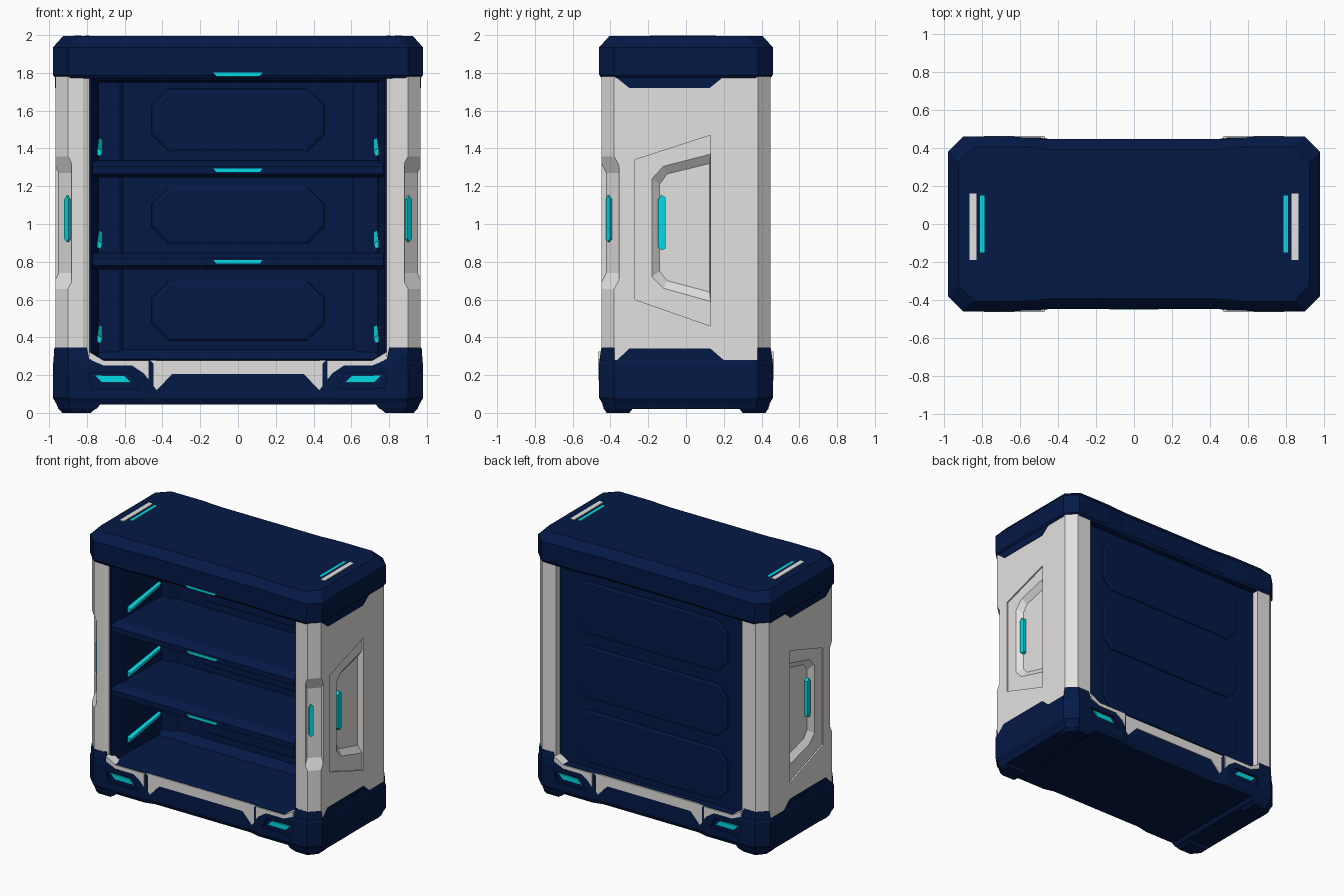
import bpy, bmesh, math

if "Cube" in bpy.data.objects:
    bpy.data.objects.remove(bpy.data.objects["Cube"])


def material(name, rgb):
    m = bpy.data.materials.new(name)
    m.diffuse_color = (*rgb, 1)
    m.use_nodes = True
    m.node_tree.nodes["Principled BSDF"].inputs["Base Color"].default_value = m.diffuse_color
    return m


NAVY = material("navy", (0.0012, 0.0095, 0.0610))
WHITE = material("light grey", (0.77, 0.755, 0.74))
CYAN = material("cyan light", (0.001, 0.70, 0.78))


def loft(name, rings, mat, sx=1, sy=1):
    """Closed solid through matching rings of points, optionally mirrored."""
    bm = bmesh.new()
    vs = [[bm.verts.new((x * sx, y * sy, z)) for x, y, z in r] for r in rings]
    n = len(rings[0])
    for a, b in zip(vs, vs[1:]):
        for i in range(n):
            j = (i + 1) % n
            bm.faces.new((a[i], a[j], b[j], b[i]))
    bm.faces.new(vs[0])
    bm.faces.new(vs[-1])
    bmesh.ops.recalc_face_normals(bm, faces=bm.faces)
    me = bpy.data.meshes.new(name)
    bm.to_mesh(me)
    bm.free()
    me.materials.append(mat)
    ob = bpy.data.objects.new(name, me)
    bpy.context.collection.objects.link(ob)
    return ob


def put(axis, pts, d):
    """Place 2D points on a plane across the axis at distance d."""
    return [{'x': (d, a, b), 'y': (a, d, b), 'z': (a, b, d)}[axis] for a, b in pts]


def prism(name, axis, pts, a, b, mat, sx=1, sy=1):
    return loft(name, [put(axis, pts, a), put(axis, pts, b)], mat, sx, sy)


def box(name, x, y, z, mat, sx=1, sy=1):
    return prism(name, 'z', [(x[0], y[0]), (x[1], y[0]), (x[1], y[1]), (x[0], y[1])],
                 z[0], z[1], mat, sx, sy)


def cut(ob, cutter):
    m = ob.modifiers.new("cut", 'BOOLEAN')
    m.operation, m.solver, m.object = 'DIFFERENCE', 'EXACT', cutter
    bpy.context.view_layer.objects.active = ob
    bpy.ops.object.modifier_apply(modifier=m.name)
    bpy.data.objects.remove(cutter)


def plan(q):
    """Full outline from one quarter."""
    return (q + [(-x, y) for x, y in q[::-1]] + [(-x, -y) for x, y in q]
            + [(x, -y) for x, y in q[::-1]])


def inset(pts, d):
    return [(x - math.copysign(d, x), y - math.copysign(d, y)) for x, y in pts]


def stack(name, pts, levels, mat, sx=1, sy=1):
    return loft(name, [put('z', inset(pts, d), z) for z, d in levels], mat, sx, sy)


def octagon(w, z0, z1, c):
    return [(-w + c, z0), (w - c, z0), (w, z0 + c), (w, z1 - c),
            (w - c, z1), (-w + c, z1), (-w, z1 - c), (-w, z0 + c)]


# top cap
cap = plan([(.98, .38), (.90, .46), (.64, .46), (.48, .448)])
stack("top_cap", cap, [(1.77, .015), (1.79, 0), (1.935, 0), (1.996, .055)], NAVY)

# base slab with recesses for the corner lights
base_plan = plan([(.98, .38), (.90, .46), (.50, .46), (.42, .44)])
base = stack("base", base_plan, [(.045, .02), (.08, 0), (.26, 0), (.28, .006)], NAVY)
RECESS = [(.52, .13), (.57, .212), (.79, .212), (.77, .13)]
for sx in (1, -1):
    for sy in (1, -1):
        cut(base, prism("cutter", 'y', RECESS, .445, .5, NAVY, sx, sy))
        prism("base_light", 'y', [(.565, .16), (.60, .197), (.76, .20), (.72, .16)],
              .44, .455, CYAN, sx, sy)

# feet along both ends, with lower pads at the corners
for sx in (1, -1):
    loft("foot", [put('z', [(.75, -.435), (.89, -.435), (.95, -.37), (.95, .37), (.89, .435), (.75, .435)], .02),
                  put('z', [(.70, -.452), (.9, -.452), (.975, -.38), (.975, .38), (.9, .452), (.70, .452)], .08)],
         NAVY, sx)
    for sy in (1, -1):
        loft("foot_pad", [put('z', [(.78, .30), (.78, .42), (.88, .42), (.93, .36), (.93, .30)], 0),
                          put('z', [(.75, .28), (.75, .438), (.89, .438), (.953, .37), (.953, .28)], .025)],
             NAVY, sx, sy)

# white trim on the front and back of the base
half = [(.79, .325), (.79, .285), (.71, .25), (.56, .25), (.50, .21), (.43, .12), (.35, .205)]
trim = [(.71, .277)] + half + [(-x, z) for x, z in half[::-1]] + [(-.71, .277)]
for sy in (1, -1):
    prism("base_trim", 'y', trim, .39, .447, WHITE, 1, sy)
    for sx in (1, -1):
        prism("base_trim_end", 'y', [(.71, .277)] + half[:5] + [(.47, .172), (.47, .277)],
              .42, .463, WHITE, sx, sy)

# end pillars and side panels
COLUMN = [(.785, -.39), (.785, -.43), (.82, -.447), (.90, -.447), (.967, -.38),
          (.967, .38), (.90, .447), (.785, .447)]
OUTER = [(-.27, 1.34), (.13, 1.47), (.13, .46), (-.27, .60)]
INNER = [(-.18, 1.24), (-.12, 1.305), (.13, 1.37), (.13, .59), (-.12, .66), (-.18, .72)]
DEEP = [(-.14, 1.21), (-.10, 1.265), (.125, 1.32), (.125, .64), (-.10, .70), (-.14, .75)]
r = math.sqrt(.5)


def corner(u, n, z):
    """Point on the chamfered front corner: u along it, n outwards."""
    return (.934 + r * (u + n), -.4135 + r * (u - n), z)


for sx in (1, -1):
    side = prism("side_panel", 'z', COLUMN, .26, 1.80, WHITE, sx)
    cut(side, prism("cutter", 'x', OUTER, .956, 1.0, WHITE, sx))
    cut(side, loft("cutter", [put('x', INNER, 1.0), put('x', INNER, .956), put('x', DEEP, .922)], WHITE, sx))
    cut(side, loft("cutter", [
        [corner(-.10, .03, .58), corner(.10, .03, .58), corner(.10, .03, 1.44), corner(-.10, .03, 1.44)],
        [corner(-.045, -.033, .74), corner(.055, -.033, .74), corner(.055, -.033, 1.27), corner(-.045, -.033, 1.27)]],
        WHITE, sx))
    # lights on the side and on the front corner
    prism("side_light", 'x', [(-.148, .88), (-.13, .86), (-.108, .87), (-.108, 1.14), (-.13, 1.155), (-.148, 1.13)],
          .92, .948, CYAN, sx)
    loft("corner_light", [[corner(u, n, z) for u, z in
                           ((-.034, .92), (-.02, .905), (-.002, .92), (-.002, 1.13), (-.02, 1.15), (-.034, 1.13))]
                          for n in (-.04, -.018)], CYAN, sx)
    # lips where the cap and base overlap the side panel
    prism("cap_side_lip", 'x', [(-.375, 1.78), (-.30, 1.72), (.125, 1.72), (.20, 1.78)], .80, .970, NAVY, sx)
    prism("base_side_lip", 'x', [(-.37, .275), (-.30, .34), (.13, .34), (.205, .275)], .80, .973, NAVY, sx)
    # raised base corners
    for sy in (1, -1):
        loft("base_corner", [put('z', [(.79, .456), (.898, .456), (.976, .378), (.80, .375)], .27),
                             put('z', [(.79, .456), (.898, .456), (.976, .378), (.80, .375)], .295),
                             put('z', [(.80, .448), (.901, .448), (.969, .38), (.80, .375)], .345)],
             NAVY, sx, sy)
    # strips on top of the cap
    box("top_strip", (.83, .865), (-.19, .16), (1.99, 2.0), WHITE, sx)
    box("top_light", (.787, .81), (-.15, .15), (1.99, 1.999), CYAN, sx)

# inner shell: side walls and thick back wall
wall = [(.79, .395), (.79, -.42), (.775, -.42), (.745, -.34), (.735, .13), (.63, .135), (.61, .15)]
prism("shell", 'z', wall + [(-x, y) for x, y in wall[::-1]], .27, 1.78, NAVY)

# floor and ceiling
prism("floor", 'x', [(-.44, .26), (-.44, .278), (-.40, .286), (.09, .288), (.16, .345), (.16, .26)],
      -.765, .765, NAVY)
prism("ceiling", 'x', [(-.43, 1.79), (-.40, 1.76), (.16, 1.745), (.16, 1.79)], -.765, .765, NAVY)

# shelves with chamfered front lips
for z in (1.29, .805):
    prism("shelf", 'x', [(.16, z - .045), (-.39, z - .045), (-.425, z - .025), (-.425, z + .015),
                         (-.40, z + .032), (-.36, z + .045), (.16, z + .045)], -.77, .77, NAVY)

# front lights on the cap and shelves
for z, y in ((1.793, -.45), (1.286, -.431), (.801, -.431)):
    prism("shelf_light", 'y', [(-.13, z + .008), (-.115, z - .011), (.115, z - .011), (.13, z + .008)],
          y, y + .03, CYAN)

# slanted lights on the inner side walls
for z in (1.37, .88, .38):
    for sx in (1, -1):
        loft("wall_light", [[(.76, y, zz), (.727, y, zz - .012), (.718, y, zz + .018), (.75, y, zz + .034)]
                            for y, zz in ((-.27, z), (.10, z + .06))], CYAN, sx)

# raised octagon panels on the inside and outside of the back wall
for z0, z1 in ((1.38, 1.72), (.89, 1.20), (.38, .70)):
    loft("inner_back_panel", [put('y', octagon(.46, z0, z1, .09), .16),
                              put('y', octagon(.455, z0 + .005, z1 - .005, .09), .144),
                              put('y', octagon(.44, z0 + .02, z1 - .02, .085), .137)], NAVY)
for z0, z1 in ((1.30, 1.70), (.81, 1.21), (.32, .72)):
    loft("outer_back_panel", [put('y', octagon(.63, z0, z1, .08), .38),
                              put('y', octagon(.63, z0, z1, .08), .401),
                              put('y', octagon(.615, z0 + .015, z1 - .015, .075), .408)], NAVY)
